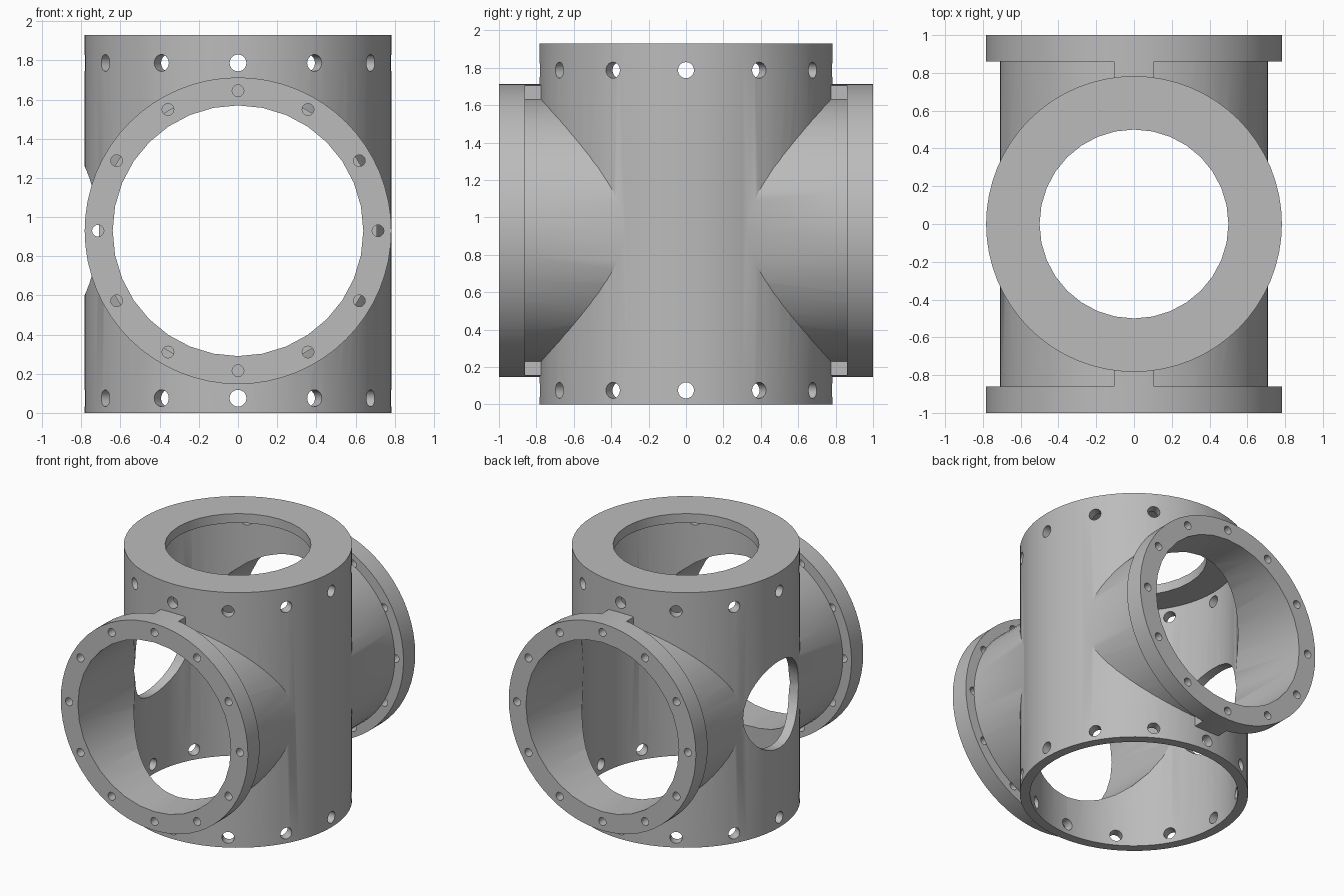
import bpy, bmesh, math
from mathutils import Matrix, Vector

if "Cube" in bpy.data.objects:
    bpy.data.objects.remove(bpy.data.objects["Cube"], do_unlink=True)

# Main sizes
R_BODY, R_BORE, R_MOUTH, HEIGHT = 0.783, 0.713, 0.5, 1.93
R_PIPE, R_PIPE_BORE, MID = 0.71, 0.64, 0.93
FLANGE_Y, PORT_R, LID = 0.86, 0.33, 0.07

steel = bpy.data.materials.new("grey_steel")
steel.use_nodes = True
grey = (0.5, 0.5, 0.5, 1)
steel.diffuse_color = grey
steel.node_tree.nodes["Principled BSDF"].inputs["Base Color"].default_value = grey


def add_rod(bm, radius, start, end, sides):
    """Closed cylinder between two points."""
    a, b = Vector(start), Vector(end)
    turn = (b - a).to_track_quat('Z', 'Y').to_matrix().to_4x4()
    bmesh.ops.create_cone(bm, cap_ends=True, segments=sides, radius1=radius, radius2=radius,
                          depth=(b - a).length, matrix=Matrix.Translation((a + b) / 2) @ turn)


def make_object(name, bm):
    mesh = bpy.data.meshes.new(name)
    bm.to_mesh(mesh)
    bm.free()
    mesh.materials.append(steel)
    obj = bpy.data.objects.new(name, mesh)
    bpy.context.collection.objects.link(obj)
    return obj


def rod(name, radius, start, end, sides=64):
    bm = bmesh.new()
    add_rod(bm, radius, start, end, sides)
    return make_object(name, bm)


def combine(target, tool, operation):
    """Apply a boolean and discard the tool."""
    mod = target.modifiers.new(operation, 'BOOLEAN')
    mod.operation, mod.object, mod.solver = operation, tool, 'EXACT'
    bpy.context.view_layer.objects.active = target
    bpy.ops.object.modifier_apply(modifier=mod.name)
    bpy.data.objects.remove(tool, do_unlink=True)


# Outer solid: upright drum and cross pipe
fitting = rod("cross_pipe_fitting", R_BODY, (0, 0, 0), (0, 0, HEIGHT))
combine(fitting, rod("cross_pipe", R_PIPE, (0, -0.95, MID), (0, 0.95, MID)), 'UNION')

# Keys above and below the pipe, running from flange to drum
key = rod("flange_key", R_BODY, (0, -0.9, MID), (0, 0.9, MID))
bm = bmesh.new()
bmesh.ops.create_cube(bm, size=1, matrix=Matrix.Translation((0, 0, MID)) @ Matrix.Diagonal((0.21, 3, 3, 1)))
combine(key, make_object("key_limits", bm), 'INTERSECT')
combine(fitting, key, 'UNION')

# End flanges
for side in (-1, 1):
    combine(fitting, rod("flange", R_BODY, (0, side * FLANGE_Y, MID), (0, side, MID)), 'UNION')

# Bores, top mouth and the single side port
combine(fitting, rod("drum_bore", R_BORE, (0, 0, -0.1), (0, 0, HEIGHT - LID)), 'DIFFERENCE')
combine(fitting, rod("top_mouth", R_MOUTH, (0, 0, 1.7), (0, 0, 2.1), 32), 'DIFFERENCE')
combine(fitting, rod("pipe_bore", R_PIPE_BORE, (0, -1.1, MID), (0, 1.1, MID), 32), 'DIFFERENCE')
combine(fitting, rod("side_port", PORT_R, (-1, 0, MID), (-0.3, 0, MID), 32), 'DIFFERENCE')

# Bolt holes: radial rows in the drum, blind circles in the flanges
bm = bmesh.new()
for i in range(12):
    c, s = math.cos(i * math.pi / 6), math.sin(i * math.pi / 6)
    for z in (0.075, 1.787):
        add_rod(bm, 0.043, (0.6 * c, 0.6 * s, z), (0.9 * c, 0.9 * s, z), 20)
    for side in (-1, 1):
        x, z = 0.715 * c, MID + 0.715 * s
        add_rod(bm, 0.03, (x, side * FLANGE_Y, z), (x, side * 1.1, z), 20)
combine(fitting, make_object("bolt_holes", bm), 'DIFFERENCE')

# Smooth round walls with crisp rims
bpy.ops.object.select_all(action='DESELECT')
fitting.select_set(True)
bpy.context.view_layer.objects.active = fitting
bpy.ops.object.shade_smooth_by_angle(angle=math.radians(30))
